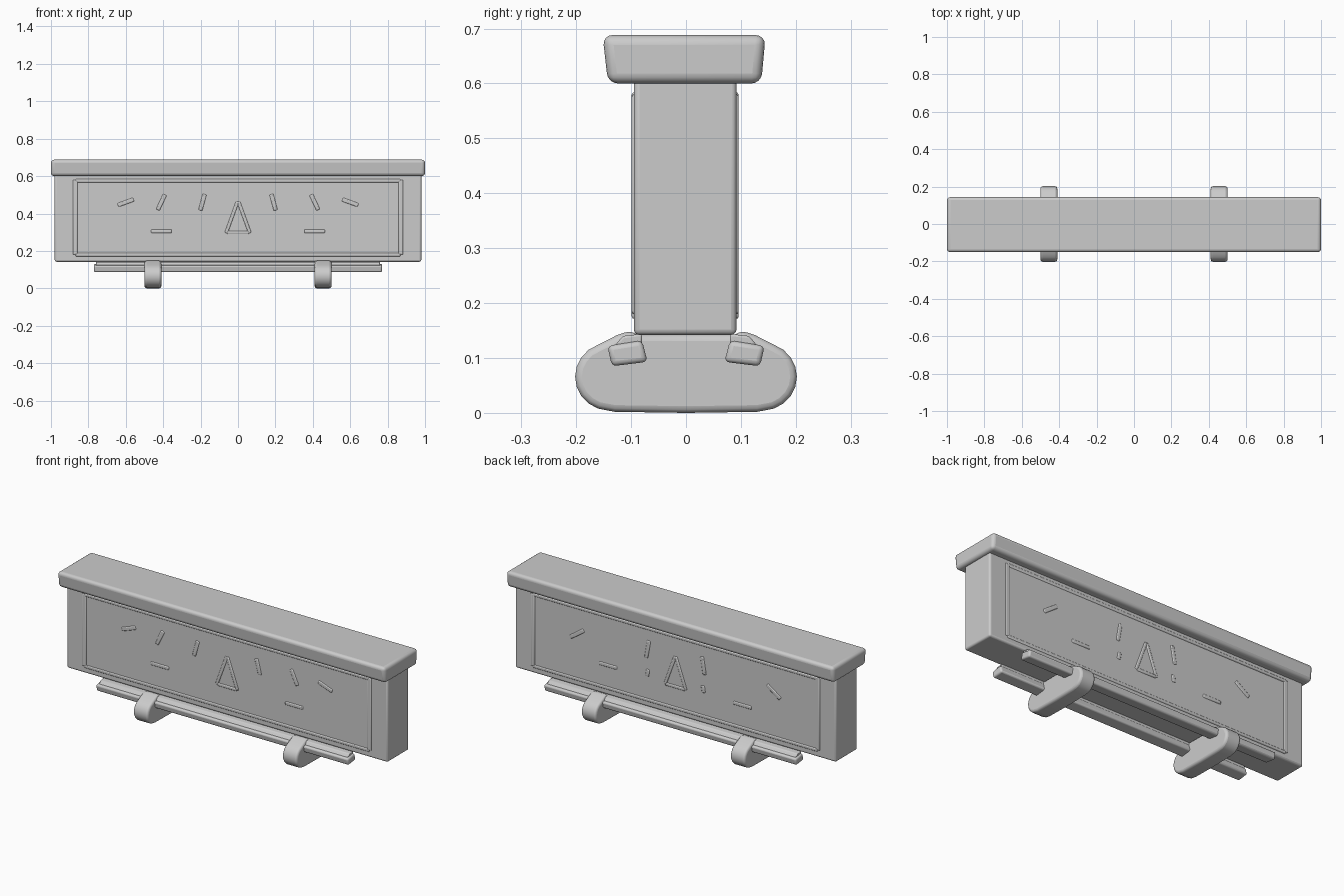
import bpy, bmesh, math
from mathutils import Matrix

cube = bpy.data.objects.get("Cube")
if cube:
    bpy.data.objects.remove(cube, do_unlink=True)

stone = bpy.data.materials.new("light grey stone")
stone.use_nodes = True
GREY = (0.6, 0.6, 0.6, 1)
stone.diffuse_color = GREY
stone.node_tree.nodes["Principled BSDF"].inputs["Base Color"].default_value = GREY


def finish(name, bm, bevel=0.0, segments=3, mirror=None):
    bmesh.ops.recalc_face_normals(bm, faces=bm.faces)
    mesh = bpy.data.meshes.new(name)
    bm.to_mesh(mesh)
    bm.free()
    mesh.materials.append(stone)
    ob = bpy.data.objects.new(name, mesh)
    bpy.context.collection.objects.link(ob)
    if mirror:
        m = ob.modifiers.new("mirror", 'MIRROR')
        m.use_axis = mirror
        m.use_clip = False
        m.use_mirror_merge = False
    if bevel:
        b = ob.modifiers.new("bevel", 'BEVEL')
        b.width = bevel
        b.segments = segments
        b.limit_method = 'ANGLE'
        b.angle_limit = math.radians(35)
    bpy.ops.object.select_all(action='DESELECT')
    ob.select_set(True)
    bpy.context.view_layer.objects.active = ob
    bpy.ops.object.shade_smooth_by_angle(angle=math.radians(40))
    return ob


def extrude_profile(bm, points, x0, x1):
    """Sweep a closed (y, z) outline along x."""
    face = bm.faces.new([bm.verts.new((x0, y, z)) for y, z in points])
    out = bmesh.ops.extrude_face_region(bm, geom=[face])
    verts = [g for g in out["geom"] if isinstance(g, bmesh.types.BMVert)]
    bmesh.ops.translate(bm, verts=verts, vec=(x1 - x0, 0, 0))


def bar(bm, x, z, length, width, angle, y, depth=0.012):
    """Thin relief bar on a long face, turned in the xz plane."""
    m = (Matrix.Translation((x, y, z)) @ Matrix.Rotation(math.radians(angle), 4, 'Y')
         @ Matrix.Diagonal((length, depth, width, 1)))
    bmesh.ops.create_cube(bm, size=1, matrix=m)


# Main slab
bm = bmesh.new()
extrude_profile(bm, [(-0.095, 0.142), (0.092, 0.142), (0.092, 0.62), (-0.095, 0.62)], -0.98, 0.98)
finish("slab", bm, 0.01)

# Overhanging cap, slightly wider at the top
bm = bmesh.new()
extrude_profile(bm, [(-0.142, 0.6), (0.137, 0.6), (0.145, 0.688), (-0.152, 0.688)], -1, 1)
finish("cap", bm, 0.018, 4)

# Rounded cross feet
bm = bmesh.new()
half = [(0.0, 0.0), (0.13, 0.002)]
for i in range(9):
    a = math.radians(-70 + i * 17.5)
    half.append((0.138 + 0.064 * math.cos(a), 0.066 + 0.062 * math.sin(a)))
half += [(0.125, 0.142), (0.1, 0.15), (0.09, 0.143)]
outline = half + [(-y, z) for y, z in reversed(half[1:])]
extrude_profile(bm, outline, 0.41, 0.5)
finish("feet", bm, 0.014, 3, (True, False, False))

# Long rails under the slab, with a thin upper lip
bm = bmesh.new()
extrude_profile(bm, [(0.07, 0.093), (0.135, 0.085), (0.143, 0.122), (0.08, 0.132)], -0.77, 0.77)
finish("rails", bm, 0.009, 3, (False, True, False))
bm = bmesh.new()
extrude_profile(bm, [(0.08, 0.122), (0.13, 0.122), (0.115, 0.14), (0.08, 0.144)], -0.76, 0.76)
finish("rail_lips", bm, 0.004, 2, (False, True, False))

# Relief border, triangle and dashes on both long faces
for side, y in (("front", -0.093), ("back", 0.09)):
    bm = bmesh.new()
    for s in (-1, 1):
        bar(bm, s * 0.87, 0.38, 0.025, 0.4, 0, y)
    for z in (0.18, 0.575):
        bar(bm, 0, z, 1.74, 0.018, 0, y)
    finish(side + "_border", bm, 0.005, 2)

    bm = bmesh.new()
    for s in (-1, 1):
        bar(bm, s * 0.033, 0.38, 0.18, 0.018, s * 70, y)
        bar(bm, s * 0.41, 0.305, 0.11, 0.02, 0, y)
    bar(bm, 0, 0.298, 0.12, 0.018, 0, y)
    finish(side + "_triangle_and_dashes", bm, 0.005, 2)

# Small tick ornaments
bm = bmesh.new()
for s in (-1, 1):
    for x, angle in ((0.19, 75), (0.41, 65), (0.6, 20)):
        bar(bm, s * x, 0.46, 0.09, 0.022, s * angle, -0.093)
    bar(bm, s * 0.17, 0.46, 0.1, 0.022, s * 80, 0.09)
    bar(bm, s * 0.17, 0.33, 0.04, 0.022, s * 80, 0.09)
    bar(bm, s * 0.6, 0.43, 0.1, 0.022, s * 35, 0.09)
finish("ticks", bm, 0.005, 2)
